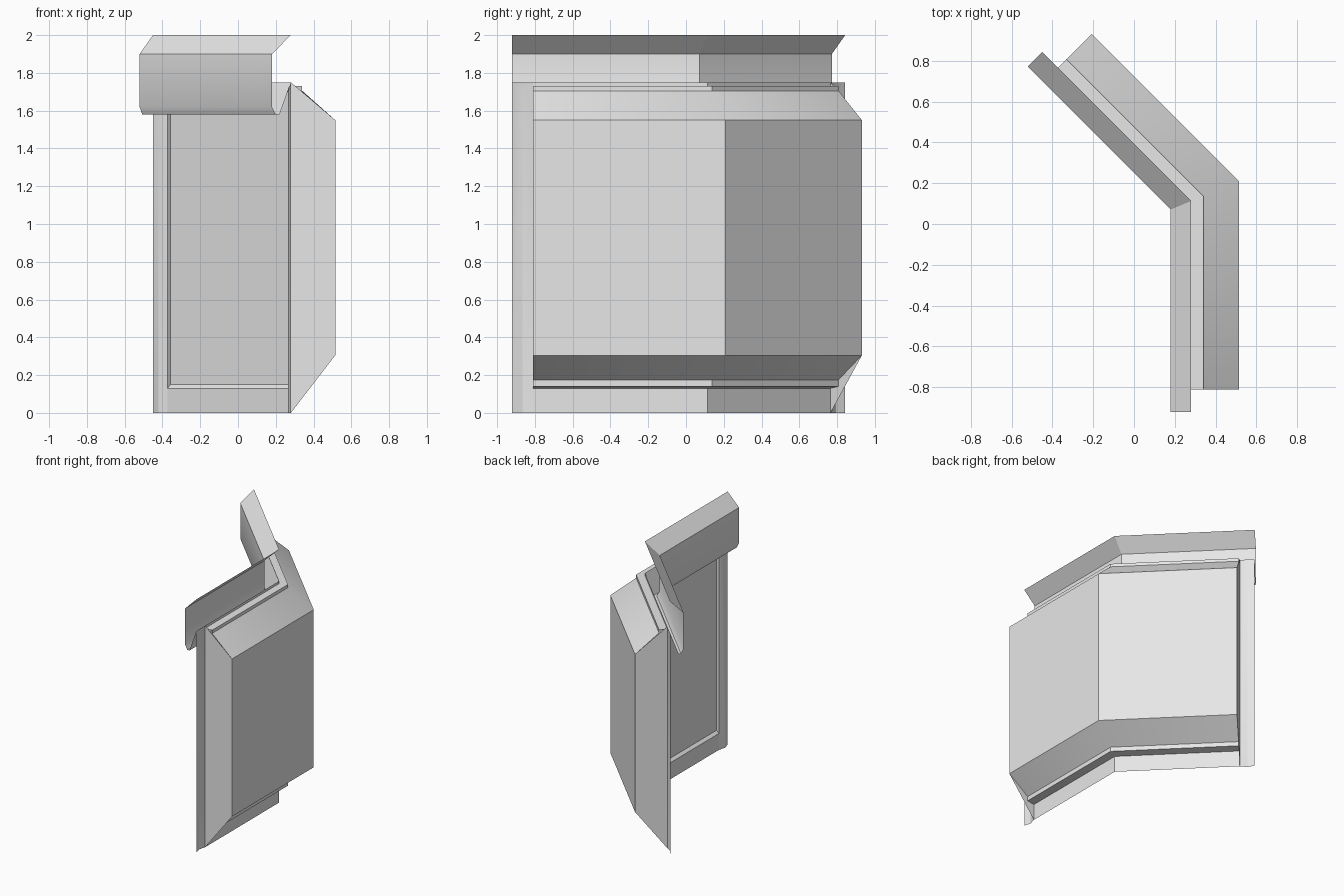
import bpy
import math
from mathutils import Vector

cube = bpy.data.objects.get("Cube")
if cube:
    bpy.data.objects.remove(cube, do_unlink=True)

grey = bpy.data.materials.new("light_grey")
grey.use_nodes = True
grey.diffuse_color = (0.8, 0.8, 0.8, 1)
grey.node_tree.nodes["Principled BSDF"].inputs["Base Color"].default_value = (0.8, 0.8, 0.8, 1)

# Both legs meet at a mitre line through CORNER
CORNER = Vector((0.515, 0.21))
MITRE = Vector((math.cos(math.pi / 8), math.sin(math.pi / 8)))
FLANGE_END, BODY_END = -0.92, -0.81


def reflect(p):
    """Mirror a point of the first leg onto the second leg."""
    v = Vector(p[:2]) - CORNER
    r = CORNER + 2 * v.dot(MITRE) * MITRE - v
    return (r.x, r.y, p[2])


def build(name, verts, faces):
    mesh = bpy.data.meshes.new(name)
    mesh.from_pydata(verts, [], faces)
    mesh.materials.append(grey)
    obj = bpy.data.objects.new(name, mesh)
    bpy.context.collection.objects.link(obj)
    bpy.ops.object.select_all(action='DESELECT')
    obj.select_set(True)
    bpy.context.view_layer.objects.active = obj
    bpy.ops.object.shade_smooth_by_angle(angle=math.radians(30))
    return obj


def bent_sheet(name, profile, end_y, flip=False):
    """Sweep an open (x, z) profile along the two mitred legs."""
    n = len(profile)
    first = [(x, end_y, z) for x, z in profile]
    middle = [(x, CORNER.y + (x - CORNER.x) * MITRE.y / MITRE.x, z) for x, z in profile]
    verts = first + middle + [reflect(p) for p in first]
    faces = []
    for ring in (0, n):
        for i in range(ring, ring + n - 1):
            f = (i, i + n, i + n + 1, i + 1)
            faces.append(f[::-1] if flip else f)
    return build(name, verts, faces)


def end_pair(name, verts, faces):
    """Make a part at the end of the first leg and its mirrored twin."""
    build("front_" + name, verts, faces)
    build("rear_" + name, [reflect(p) for p in verts], [f[::-1] for f in faces])


# Folded hood along the top
bent_sheet("hood", [(0.28, 2), (0.18, 1.9), (0.18, 1.62), (0.20, 1.58),
                    (0.22, 1.58), (0.28, 1.75)], FLANGE_END)

# Outer casing with stepped rails above and below
bent_sheet("casing", [(0.28, 1.75), (0.28, 1.73), (0.34, 1.73), (0.34, 1.705),
                      (0.515, 1.55), (0.515, 0.305), (0.34, 0.175),
                      (0.34, 0.14), (0.28, 0.13)], BODY_END, flip=True)

# Recessed inner panel and the skirt below it
bent_sheet("inner_panel", [(0.28, 1.72), (0.30, 1.70), (0.30, 0.15), (0.28, 0.13)], BODY_END)
bent_sheet("skirt", [(0.28, 0.13), (0.28, 0)], BODY_END)

# Flat end caps
cap = [(0.28, 0), (0.515, 0.305), (0.515, 1.55), (0.28, 1.75)]
end_pair("end_cap", [(x, BODY_END, z) for x, z in cap], [(0, 1, 2, 3)])

# Grooved end posts with a hipped top
MID = (FLANGE_END + BODY_END) / 2
post = [(0.28, FLANGE_END, 0), (0.265, MID, 0), (0.28, BODY_END, 0),
        (0.28, FLANGE_END, 1.75), (0.265, MID, 1.70), (0.28, BODY_END, 1.75)]
end_pair("end_post", post, [(0, 3, 4, 1), (1, 4, 5, 2), (3, 5, 4)])
